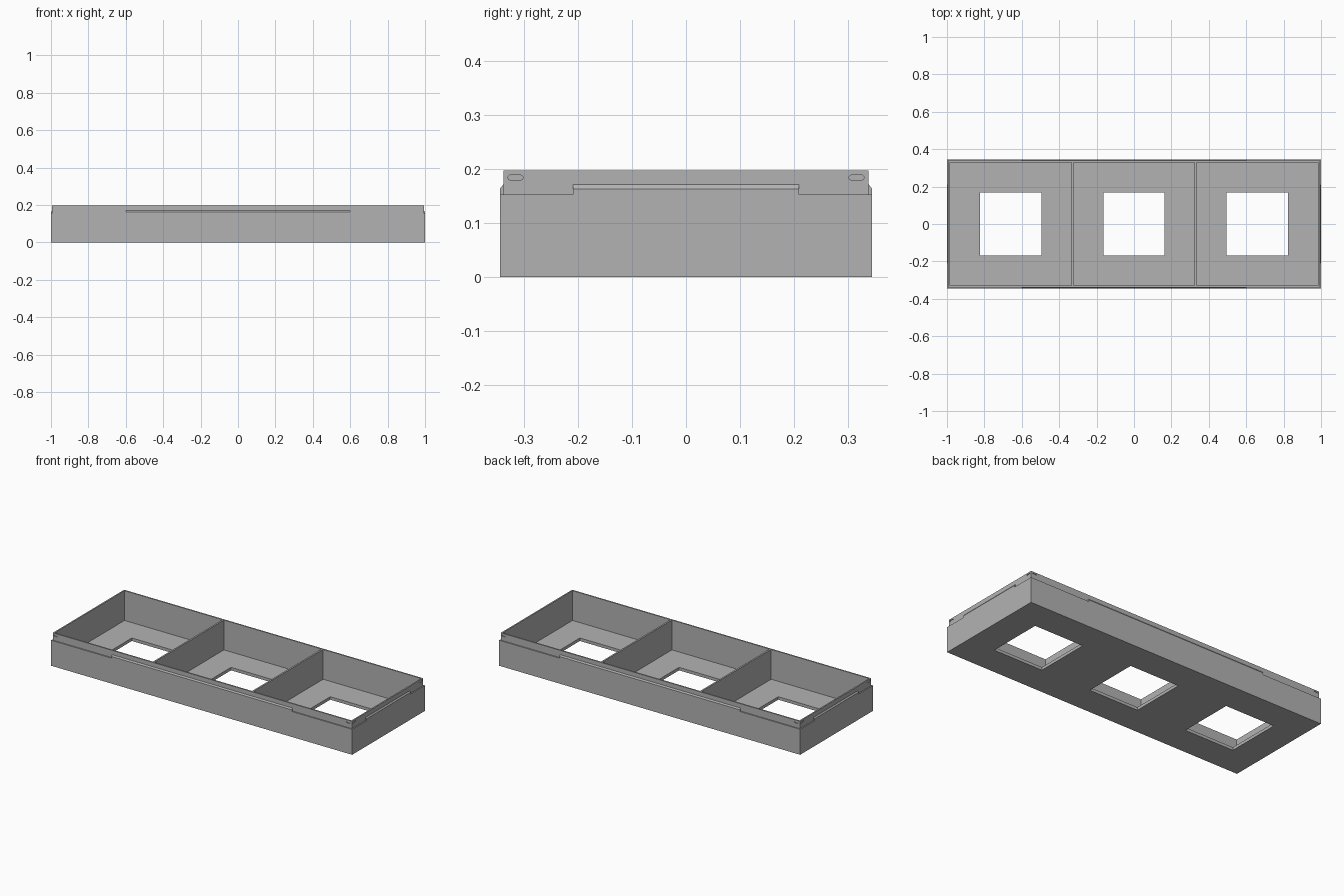
import bpy, bmesh, math
from mathutils import Matrix, Vector

if "Cube" in bpy.data.objects:
    bpy.data.objects.remove(bpy.data.objects["Cube"], do_unlink=True)

HX, HY = 1.0, 0.345                    # outer half sizes
LEDGE, TOP, FLOOR = 0.153, 0.197, 0.018
INSET, WALL = 0.0065, 0.015            # lip step and full wall thickness
BAY, GAP = 0.659, 0.005                # bay spacing and half divider

grey = bpy.data.materials.new("matte grey")
grey.use_nodes = True
grey.diffuse_color = (0.45, 0.45, 0.45, 1)
grey.node_tree.nodes["Principled BSDF"].inputs["Base Color"].default_value = (0.45, 0.45, 0.45, 1)


def loft(name, rings):
    """Closed solid through rings with equal point counts."""
    bm = bmesh.new()
    loops = [[bm.verts.new(p) for p in ring] for ring in rings]
    n = len(loops[0])
    for a, b in zip(loops, loops[1:]):
        for i in range(n):
            bm.faces.new((a[i], a[(i + 1) % n], b[(i + 1) % n], b[i]))
    bm.faces.new(loops[0][::-1])
    bm.faces.new(loops[-1])
    bmesh.ops.recalc_face_normals(bm, faces=bm.faces[:])
    mesh = bpy.data.meshes.new(name)
    bm.to_mesh(mesh)
    bm.free()
    mesh.materials.append(grey)
    obj = bpy.data.objects.new(name, mesh)
    bpy.context.collection.objects.link(obj)
    return obj


def rect(x0, x1, y0, y1, z):
    return [(x0, y0, z), (x1, y0, z), (x1, y1, z), (x0, y1, z)]


def box(x0, x1, y0, y1, z0, z1):
    return loft("cutter", [rect(x0, x1, y0, y1, z0), rect(x0, x1, y0, y1, z1)])


def combine(target, tool, operation):
    """Apply one boolean and discard the tool."""
    tool.hide_render = True
    mod = target.modifiers.new("combine", 'BOOLEAN')
    mod.operation, mod.object, mod.solver = operation, tool, 'EXACT'
    bpy.context.view_layer.objects.active = target
    bpy.ops.object.modifier_apply(modifier=mod.name)
    bpy.data.objects.remove(tool, do_unlink=True)


# Solid tray block with a stepped lip
lx, ly = HX - INSET, HY - INSET
tray = loft("divided_tray", [
    rect(-HX, HX, -HY, HY, 0), rect(-HX, HX, -HY, HY, LEDGE),
    rect(-lx, lx, -ly, ly, LEDGE), rect(-lx, lx, -ly, ly, TOP)])

# Three pockets leave the walls and dividers; each floor has a square opening
ix, iy = HX - WALL, HY - WALL
edges = [-ix, -BAY / 2, BAY / 2, ix]
for i in range(3):
    x0 = edges[i] + (GAP if i > 0 else 0)
    x1 = edges[i + 1] - (GAP if i < 2 else 0)
    combine(tray, box(x0, x1, -iy, iy, FLOOR, TOP + 0.1), 'DIFFERENCE')
    c = (i - 1) * BAY
    combine(tray, box(c - 0.164, c + 0.164, -0.168, 0.168, -0.1, 0.1), 'DIFFERENCE')

# Snap ridges and corner slots on each side; local +x points outward
for k in range(4):
    turn = Matrix.Rotation(k * math.pi / 2, 4, 'Z')
    out, span, half = (HX, HY, 0.209) if k % 2 == 0 else (HY, HX, 0.6)
    face = out - INSET
    profile = [(face - 0.003, LEDGE), (out, LEDGE), (out, 0.163),
               (face, 0.171), (face - 0.003, 0.171)]
    ridge = loft("ridge", [[turn @ Vector((p, y, z)) for p, z in profile]
                           for y in (-half, half)])
    combine(tray, ridge, 'UNION')
    for side in (-1, 1):
        centre = side * (span - 0.029)
        slot = []
        for x in (face - 0.004, face + 0.02):
            ring = []
            for j in range(12):
                a = (j + 0.5) * math.pi / 6
                shift = math.copysign(0.0095, math.cos(a))
                ring.append(turn @ Vector((x, centre + shift + 0.0045 * math.cos(a),
                                           0.184 + 0.0045 * math.sin(a))))
            slot.append(ring)
        combine(tray, loft("slot", slot), 'DIFFERENCE')

# Flat single-material finish
tray.data.materials.clear()
tray.data.materials.append(grey)
for poly in tray.data.polygons:
    poly.material_index = 0
    poly.use_smooth = False
